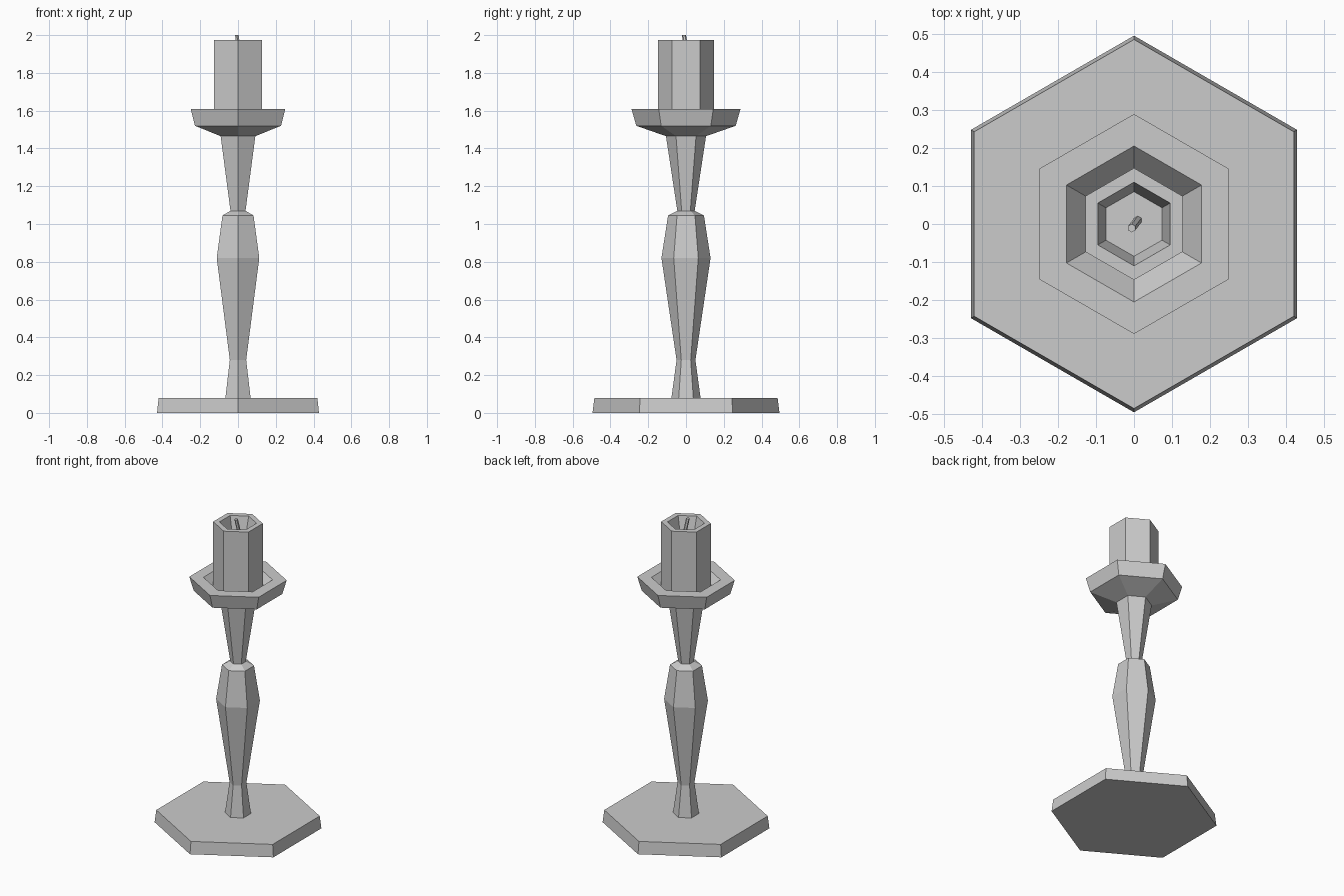
import bpy, bmesh, math
from mathutils import Vector

if "Cube" in bpy.data.objects:
    bpy.data.objects.remove(bpy.data.objects["Cube"])

SIDES = 6


def lathe(name, profile, axis_points=None):
    """Six-sided turned part from (radius, z) rings, capped at both ends."""
    bm = bmesh.new()
    rings = []
    for i, (r, z) in enumerate(profile):
        off = axis_points[i] if axis_points else (0, 0)
        rings.append([bm.verts.new((off[0] + r * math.cos(a), off[1] + r * math.sin(a), z))
                      for a in (math.pi / 2 + k * math.tau / SIDES for k in range(SIDES))])
    for lo, hi in zip(rings, rings[1:]):
        for k in range(SIDES):
            n = (k + 1) % SIDES
            bm.faces.new((lo[k], lo[n], hi[n], hi[k]))
    bm.faces.new(rings[0][::-1])
    bm.faces.new(rings[-1])
    bmesh.ops.recalc_face_normals(bm, faces=bm.faces)
    mesh = bpy.data.meshes.new(name)
    bm.to_mesh(mesh)
    bm.free()
    obj = bpy.data.objects.new(name, mesh)
    bpy.context.collection.objects.link(obj)
    return obj


# Base, turned stem and hollow drip dish
lathe("candlestick", [
    (0.495, 0.0), (0.485, 0.08),
    (0.077, 0.08), (0.05, 0.28), (0.13, 0.82), (0.095, 1.045), (0.046, 1.07),
    (0.106, 1.465), (0.263, 1.52), (0.289, 1.61),
    (0.205, 1.61), (0.145, 1.54),
])

# Candle with a melted hollow at the top
lathe("candle", [
    (0.147, 1.54), (0.147, 1.975), (0.11, 1.975), (0.085, 1.88),
])

# Leaning wick
lathe("wick", [(0.011, 1.88), (0.011, 2.0)], [(0.01, 0.01), (-0.006, -0.011)])
